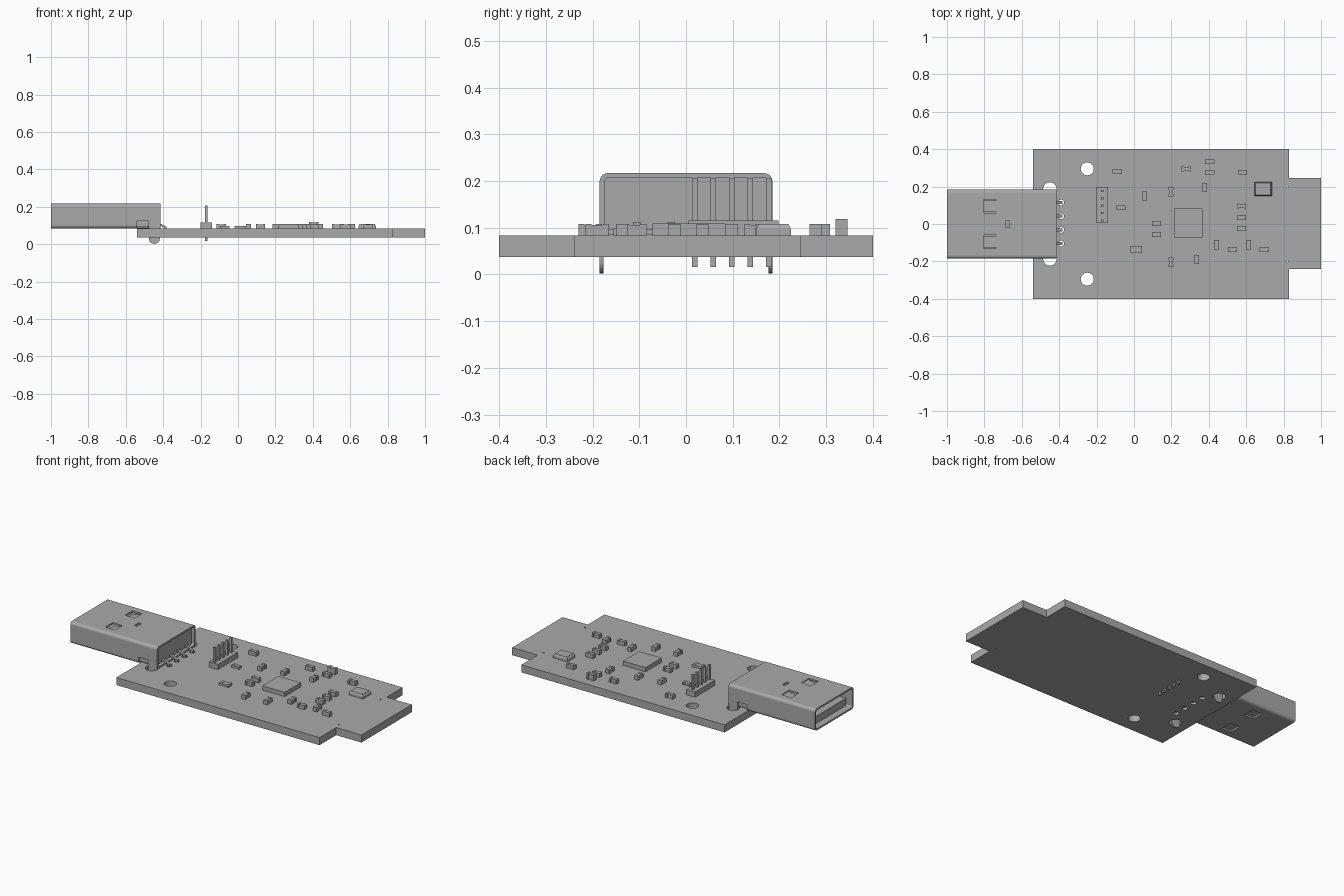
import bpy, bmesh, math
from mathutils import Vector

old = bpy.data.objects.get("Cube")
if old:
    bpy.data.objects.remove(old, do_unlink=True)

grey = bpy.data.materials.new("plain grey")
grey.use_nodes = True
COLOUR = (0.4, 0.4, 0.4, 1)
grey.diffuse_color = COLOUR
grey.node_tree.nodes["Principled BSDF"].inputs["Base Color"].default_value = COLOUR

BOTTOM, TOP = 0.037, 0.083      # circuit board faces
PIN_YS = (0.115, 0.042, -0.032, -0.105)


def finish(name, bm):
    bmesh.ops.recalc_face_normals(bm, faces=bm.faces)
    mesh = bpy.data.meshes.new(name)
    bm.to_mesh(mesh)
    bm.free()
    mesh.materials.append(grey)
    obj = bpy.data.objects.new(name, mesh)
    bpy.context.collection.objects.link(obj)
    return obj


def add_box(bm, x, y, z, taper=1.0):
    """Box between (low, high) pairs; taper shrinks the top."""
    lo, hi = Vector((x[0], y[0], z[0])), Vector((x[1], y[1], z[1]))
    mid, size = (lo + hi) / 2, hi - lo
    for v in bmesh.ops.create_cube(bm, size=1)["verts"]:
        k = taper if v.co.z > 0 else 1
        v.co = mid + Vector((v.co.x * size.x * k, v.co.y * size.y * k, v.co.z * size.z))


def box(name, x, y, z, taper=1.0):
    bm = bmesh.new()
    add_box(bm, x, y, z, taper)
    return finish(name, bm)


def add_prism(bm, points, depth):
    """Extrude a closed outline along a vector."""
    face = bm.faces.new([bm.verts.new(p) for p in points])
    new = bmesh.ops.extrude_face_region(bm, geom=[face])["geom"]
    bmesh.ops.translate(bm, vec=depth, verts=[v for v in new if isinstance(v, bmesh.types.BMVert)])


def add_disc(bm, x, y, radius, low, high):
    ring = [(x + radius * math.cos(i * math.tau / 24), y + radius * math.sin(i * math.tau / 24), low)
            for i in range(24)]
    add_prism(bm, ring, (0, 0, high - low))


def cut(target, cutter):
    mod = target.modifiers.new("cut", "BOOLEAN")
    mod.operation, mod.solver, mod.object = "DIFFERENCE", "EXACT", cutter
    cutter.hide_render = True
    cutter.hide_set(True)
    bpy.context.view_layer.update()
    graph = bpy.context.evaluated_depsgraph_get()
    mesh = bpy.data.meshes.new_from_object(target.evaluated_get(graph))
    target.modifiers.clear()
    target.data = mesh
    bpy.data.objects.remove(cutter, do_unlink=True)


# Circuit board with end tab, mounting holes and pin holes
bm = bmesh.new()
outline = [(-0.54, -0.4), (0.83, -0.4), (0.83, -0.24), (1, -0.24),
           (1, 0.245), (0.83, 0.245), (0.83, 0.4), (-0.54, 0.4)]
add_prism(bm, [(x, y, BOTTOM) for x, y in outline], (0, 0, TOP - BOTTOM))
board = finish("circuit_board", bm)
bm = bmesh.new()
for side in (-1, 1):
    add_disc(bm, -0.25, side * 0.295, 0.035, 0, 0.2)
    add_disc(bm, -0.45, side * 0.187, 0.036, 0, 0.2)
    add_disc(bm, 0.82, side * 0.2, 0.005, 0, 0.2)
for y in PIN_YS:
    add_disc(bm, -0.39, y, 0.016, 0, 0.2)
cut(board, finish("board_cutter", bm))


# Metal plug shell: rounded tube with windows
def rounded(x, half, low, high, r):
    points = []
    for i, (sy, sz) in enumerate(((1, 1), (-1, 1), (-1, -1), (1, -1))):
        cy = sy * (half - r)
        cz = high - r if sz > 0 else low + r
        for k in range(6):
            a = math.pi / 2 * (i + k / 5)
            points.append((x, cy + r * math.cos(a), cz + r * math.sin(a)))
    return points


bm = bmesh.new()
add_prism(bm, rounded(-1, 0.185, 0.084, 0.217, 0.018), (0.585, 0, 0))
shell = finish("plug_shell", bm)
bm = bmesh.new()
add_prism(bm, rounded(-1.1, 0.175, 0.094, 0.207, 0.009), (0.8, 0, 0))
cut(shell, finish("shell_hollow", bm))
bm = bmesh.new()
for side in (-1, 1):
    y = side * 0.095
    add_box(bm, (-0.803, -0.737), (y - 0.036, y + 0.036), (0, 0.3))
    add_box(bm, (-0.54, -0.478), sorted((side * 0.16, side * 0.2)), (0.086, 0.124))
add_box(bm, (-0.684, -0.665), (-0.02, 0.02), (0.15, 0.3))
cut(shell, finish("shell_windows", bm))

# Plastic inside the plug
box("plug_insert", (-0.96, -0.5), (-0.17, 0.17), (0.096, 0.14))
box("plug_rear_block", (-0.55, -0.435), (-0.174, 0.174), (0.095, 0.206))

# Spring leaves under the shell windows
for side in (-1, 1):
    y = side * 0.095
    bm = bmesh.new()
    leaf = [(-0.737, 0.212), (-0.803, 0.196), (-0.803, 0.19), (-0.737, 0.206)]
    add_prism(bm, [(x, y - 0.03, z) for x, z in leaf], (0, 0.06, 0))
    finish("spring_leaf", bm)

    # Rounded mounting leg
    bm = bmesh.new()
    leg = [(-0.476, 0.13), (-0.476, 0.03)]
    leg += [(-0.447 - 0.029 * math.cos(a * math.pi / 10), 0.03 - 0.028 * math.sin(a * math.pi / 10))
            for a in range(1, 10)]
    leg += [(-0.418, 0.03), (-0.418, 0.13)]
    add_prism(bm, [(x, side * 0.177, z) for x, z in leg], (0, side * 0.008, 0))
    finish("mounting_leg", bm)

# Contact pins sloping from the plug into the board
for y in PIN_YS:
    bm = bmesh.new()
    path = [(-0.44, 0.112), (-0.42, 0.112), (-0.382, 0.093), (-0.382, 0.045),
            (-0.394, 0.045), (-0.394, 0.088), (-0.422, 0.102), (-0.44, 0.102)]
    add_prism(bm, [(x, y - 0.008, z) for x, z in path], (0, 0.016, 0))
    finish("contact_pin", bm)

# Pin header
box("header_base", (-0.2, -0.14), (0.005, 0.198), (TOP, 0.115))
for i in range(5):
    y = 0.019 + i * 0.0395
    box("header_pin", (-0.176, -0.164), (y - 0.006, y + 0.006), (0.016, 0.207))

# Main chip and crystal
box("main_chip", (0.215, 0.365), (-0.072, 0.083), (TOP, 0.109))
box("crystal_base", (0.643, 0.738), (0.15, 0.225), (TOP, 0.097))
box("crystal_lid", (0.643, 0.738), (0.15, 0.225), (0.097, 0.108), 0.85)


# Small two-ended parts: centre, length, width, height, standing across the board or not
def chip_part(name, x, y, across=False, length=0.05, width=0.026, height=0.025):
    bm = bmesh.new()
    for a, b, w, h in ((-0.5, -0.25, 1, 1), (-0.25, 0.25, 0.85, 0.93), (0.25, 0.5, 1, 1)):
        along, side = (a * length, b * length), (-w * width / 2, w * width / 2)
        px, py = (side, along) if across else (along, side)
        add_box(bm, [x + p for p in px], [y + p for p in py], (TOP, TOP + h * height))
    finish(name, bm)


for x, y in [(-0.09, 0.28), (0.28, 0.295), (0.405, 0.277), (0.58, 0.277), (0.12, 0.003),
             (0.12, -0.057), (0.527, -0.137), (0.697, -0.137),
             (0.575, 0.097), (0.575, 0.035), (0.575, -0.025)]:
    chip_part("small_component", x, y)
for x, y in [(0.377, 0.195), (0.057, 0.15), (0.197, 0.173), (0.197, -0.205),
             (0.335, -0.19), (0.442, -0.11), (0.612, -0.11)]:
    chip_part("small_component", x, y, across=True)
chip_part("low_component", -0.07, 0.087, height=0.015)
chip_part("large_component", 0.012, -0.137, length=0.06, width=0.037, height=0.015)
chip_part("tall_component", 0.405, 0.333, height=0.036)
